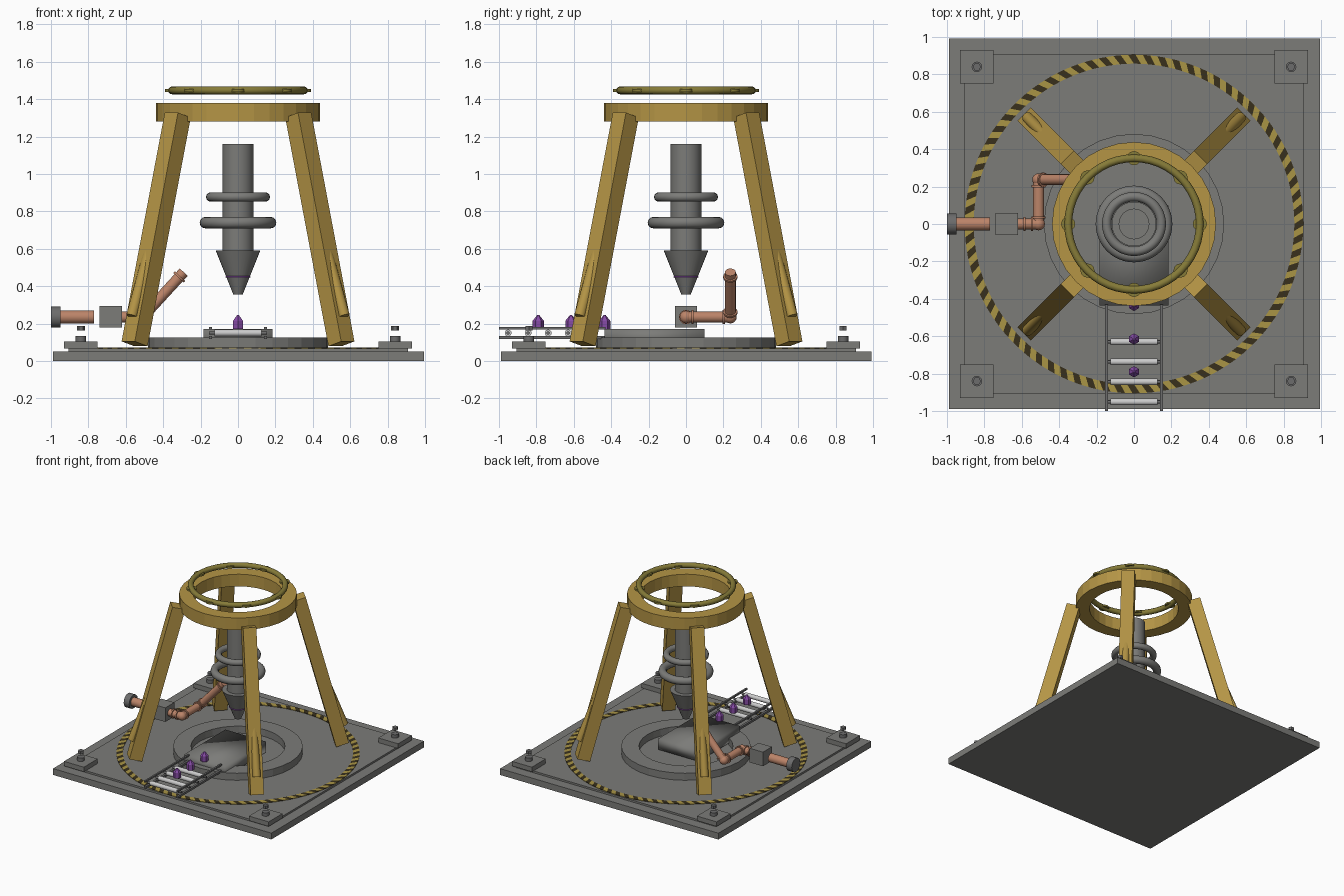
import bpy, bmesh, math
from mathutils import Vector

if "Cube" in bpy.data.objects:
    bpy.data.objects.remove(bpy.data.objects["Cube"])


def mat(name, c):
    m = bpy.data.materials.new(name)
    m.diffuse_color = (*c, 1)
    m.use_nodes = True
    m.node_tree.nodes["Principled BSDF"].inputs["Base Color"].default_value = m.diffuse_color
    return m


GREY = mat("steel grey", (0.20, 0.20, 0.19))
DARK = mat("dark steel", (0.15, 0.15, 0.15))
GOLD = mat("gold paint", (0.46, 0.30, 0.06))
OLIVE = mat("olive brass", (0.24, 0.20, 0.04))
BLACK = mat("stripe black", (0.04, 0.03, 0.012))
YELLOW = mat("stripe yellow", (0.40, 0.30, 0.06))
COPPER = mat("copper", (0.50, 0.23, 0.14))
PALE = mat("pale roller", (0.60, 0.60, 0.60))
PURPLE = mat("purple crystal", (0.24, 0.07, 0.38))


def add(name, verts, faces, mats, smooth=False):
    me = bpy.data.meshes.new(name)
    me.from_pydata(verts, [], faces)
    bm = bmesh.new()
    bm.from_mesh(me)
    bmesh.ops.recalc_face_normals(bm, faces=bm.faces)
    bm.to_mesh(me)
    bm.free()
    for m in (mats if isinstance(mats, list) else [mats]):
        me.materials.append(m)
    ob = bpy.data.objects.new(name, me)
    bpy.context.collection.objects.link(ob)
    if smooth:
        bpy.ops.object.select_all(action='DESELECT')
        ob.select_set(True)
        bpy.context.view_layer.objects.active = ob
        bpy.ops.object.shade_smooth_by_angle(angle=math.radians(40))
    return ob


def box(name, lo, hi, m):
    v = [(x, y, z) for x in (lo[0], hi[0]) for y in (lo[1], hi[1]) for z in (lo[2], hi[2])]
    f = [(0, 1, 3, 2), (4, 6, 7, 5), (0, 4, 5, 1), (2, 3, 7, 6), (0, 2, 6, 4), (1, 5, 7, 3)]
    return add(name, v, f, m)


def tube(name, a, b, r, m, n=20, r2=None, smooth=True, turn=0.0):
    """Capped prism or cone from point a to point b."""
    a, b = Vector(a), Vector(b)
    d = (b - a).normalized()
    u = Vector((0, 0, 1)).cross(d)
    u = u.normalized() if u.length > 1e-4 else Vector((1, 0, 0))
    w = d.cross(u)
    v = []
    for p, q in ((a, r), (b, r if r2 is None else r2)):
        for i in range(n):
            t = 2 * math.pi * i / n + turn
            v.append(p + (u * math.cos(t) + w * math.sin(t)) * q)
    f = [(i, (i + 1) % n, n + (i + 1) % n, n + i) for i in range(n)]
    f += [tuple(range(n)), tuple(range(n, 2 * n))]
    return add(name, v, f, m, smooth)


def lathe(name, prof, m, n=48, smooth=False, closed=True):
    """Spin an (r, z) profile about the z axis."""
    k = len(prof)
    v = [(r * math.cos(2 * math.pi * i / n), r * math.sin(2 * math.pi * i / n), z)
         for i in range(n) for r, z in prof]
    f = [(i * k + j, (i + 1) % n * k + j, (i + 1) % n * k + (j + 1) % k, i * k + (j + 1) % k)
         for i in range(n) for j in range(k if closed else k - 1)]
    if not closed:
        f += [tuple(i * k for i in range(n)), tuple(i * k + k - 1 for i in range(n))]
    return add(name, v, f, m, smooth)


def torus(name, R, r, z, m, n=48, k=12):
    prof = [(R + r * math.cos(2 * math.pi * j / k), z + r * math.sin(2 * math.pi * j / k)) for j in range(k)]
    return lathe(name, prof, m, n, True)


def ball(name, c, r, m):
    bm = bmesh.new()
    bmesh.ops.create_uvsphere(bm, u_segments=16, v_segments=10, radius=r)
    v = [x.co + Vector(c) for x in bm.verts]
    f = [[x.index for x in p.verts] for p in bm.faces]
    bm.free()
    return add(name, v, f, m, True)


# Base plates
box("base_plate", (-0.99, -0.988, 0), (0.995, 0.993, 0.052), GREY)
box("deck_plate", (-0.905, -0.905, 0.052), (0.91, 0.91, 0.067), GREY)

# Corner pads with bolts
for sx in (-1, 1):
    for sy in (-1, 1):
        x, y = sx * 0.84, sy * 0.84
        box("corner_pad", (x - 0.09, y - 0.09, 0.067), (x + 0.09, y + 0.09, 0.105), GREY)
        tube("pad_washer", (x, y, 0.105), (x, y, 0.133), 0.028, DARK, 12)
        tube("pad_nut", (x, y, 0.162), (x, y, 0.186), 0.022, DARK, 6, smooth=False)

# Hazard ring: slanted stripes alternating by index
N, SUB = 144, 2
verts, faces, z = [], [], 0.071
for i in range(N * SUB):
    t = 2 * math.pi * i / (N * SUB)
    s = t + 0.035
    verts += [(0.857 * math.cos(t), 0.857 * math.sin(t), z),
              (0.905 * math.cos(s), 0.905 * math.sin(s), z)]
M = 2 * N * SUB
verts += [(x, y, 0.066) for x, y, _ in verts]
for i in range(N * SUB):
    a, b, c, d = 2 * i, 2 * i + 1, (2 * i + 3) % M, (2 * i + 2) % M
    faces += [(a, b, c, d), (a + M, d + M, c + M, b + M), (b, b + M, c + M, c), (a, d, d + M, a + M)]
ring = add("hazard_ring", verts, faces, [YELLOW, BLACK])
for p in ring.data.polygons:
    p.material_index = (p.index // (4 * SUB)) % 2

# Pedestal ring and chute
lathe("pedestal_ring", [(0.35, 0.067), (0.482, 0.067), (0.482, 0.125), (0.35, 0.125)], GREY, 32)
chute = box("chute_block", (-0.185, -0.435, 0.085), (0.185, 0.10, 0.172), GREY)
for p in chute.data.polygons:
    p.use_smooth = True

# Conveyor rails, rollers and crystals
for s in (-1, 1):
    x = s * 0.147
    box("lower_rail", (x - 0.009, -1.0, 0.117), (x + 0.009, -0.43, 0.134), DARK)
    box("upper_rail", (x - 0.007, -1.0, 0.168), (x + 0.007, -0.43, 0.181), DARK)
for i in range(4):
    y = -0.63 - 0.107 * i
    tube("roller", (-0.125, y, 0.15), (0.125, y, 0.15), 0.018, PALE, 16)
    tube("roller_pin", (-0.155, y, 0.15), (0.155, y, 0.15), 0.009, DARK, 10)
for y in (-0.435, -0.615, -0.79):
    tube("crystal_body", (0, y, 0.17), (0, y, 0.215), 0.03, PURPLE, 6, smooth=False, turn=math.pi / 6)
    tube("crystal_tip", (0, y, 0.215), (0, y, 0.245), 0.03, PURPLE, 6, 0.006, False, math.pi / 6)

# Central drill
tube("drill_shaft", (0, 0, 0.585), (0, 0, 1.16), 0.082, GREY, 32)
tube("drill_cone", (0, 0, 0.355), (0, 0, 0.59), 0.025, GREY, 32, 0.119)
torus("cone_band", 0.063, 0.004, 0.45, PURPLE, 32, 8)
torus("upper_coil", 0.146, 0.025, 0.877, GREY)
torus("lower_coil", 0.174, 0.031, 0.74, GREY)

# Crown ring, guide tube and lugs
lathe("crown_ring", [(0.335, 1.28), (0.438, 1.28), (0.438, 1.38), (0.335, 1.38)], GOLD, 32)
torus("guide_tube", 0.352, 0.021, 1.447, OLIVE)
for i in range(8):
    t = i * math.pi / 4
    x, y = 0.352 * math.cos(t), 0.352 * math.sin(t)
    tube("guide_lug", (x, y, 1.439), (x, y, 1.453), 0.038, OLIVE, 12)

# Tower legs with tapering braces
for sx in (-1, 1):
    for sy in (-1, 1):
        tube("tower_leg", (sx * 0.553, sy * 0.553, 0.092), (sx * 0.322, sy * 0.322, 1.315),
             0.05 * math.sqrt(2), GOLD, 4, smooth=False, turn=math.pi / 4)
        tube("leg_brace", (sx * 0.568, sy * 0.568, 0.24), (sx * 0.465, sy * 0.465, 0.62), 0.03, GOLD, 16)

# Copper feed pipe
H = 0.235
tube("inlet_cap", (-1.0, 0, H), (-0.95, 0, H), 0.056, DARK, 20)
tube("inlet_pipe", (-0.95, 0, H), (-0.77, 0, H), 0.035, COPPER)
box("pump_box", (-0.74, -0.058, 0.178), (-0.62, 0.058, 0.294), GREY)
path = [(-0.62, 0, H), (-0.51, 0, H), (-0.51, 0.237, H), (-0.29, 0.237, 0.475)]
for a, b in zip(path, path[1:]):
    tube("feed_pipe", a, b, 0.029, COPPER)
    a, b = Vector(a), Vector(b)
    d = (b - a).normalized()
    for c in (a + d * 0.035, b - d * 0.035):
        tube("pipe_flange", c - d * 0.006, c + d * 0.006, 0.038, COPPER)
for c in path[1:3]:
    ball("pipe_elbow", c, 0.034, COPPER)
